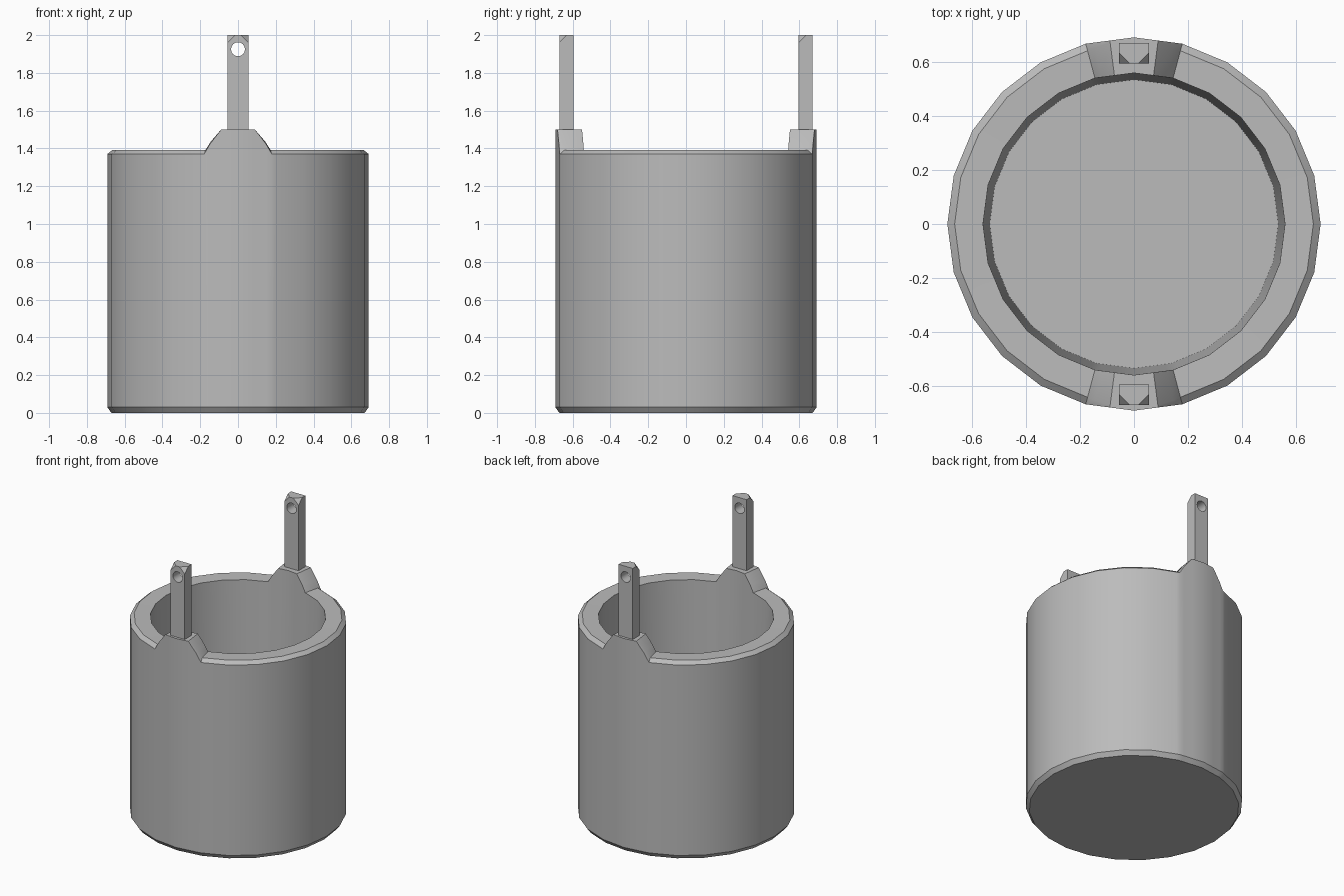
import bpy, bmesh, math
from mathutils import Vector

old = bpy.data.objects.get("Cube")
if old:
    bpy.data.objects.remove(old)

SIDES = 24
STEP = 360 / SIDES
LUG_TOP = 1.5

grey = bpy.data.materials.new("plain grey")
grey.use_nodes = True
colour = (0.5, 0.5, 0.5, 1)
grey.diffuse_color = colour
grey.node_tree.nodes["Principled BSDF"].inputs["Base Color"].default_value = colour


def finish(name, bm, smooth=True):
    bmesh.ops.recalc_face_normals(bm, faces=bm.faces)
    mesh = bpy.data.meshes.new(name)
    bm.to_mesh(mesh)
    bm.free()
    mesh.materials.append(grey)
    obj = bpy.data.objects.new(name, mesh)
    bpy.context.collection.objects.link(obj)
    bpy.ops.object.select_all(action='DESELECT')
    obj.select_set(True)
    bpy.context.view_layer.objects.active = obj
    if smooth:
        bpy.ops.object.shade_smooth_by_angle(angle=math.radians(30))
    return obj


def rim_lift(angle):
    """How far the rim is raised towards the lug, from 0 to 1."""
    off = abs((angle % 180) - 90)
    for limit, lift in ((8, 1), (13, 0.4), (15, 0.12)):
        if off < limit:
            return lift
    return 0


def polygon_point(angle, radius, z):
    """Point on a flat-sided ring whose corners lie at the given radius."""
    local = angle % STEP - STEP / 2
    r = radius * math.cos(math.radians(STEP / 2)) / math.cos(math.radians(local))
    a = math.radians(angle)
    return Vector((r * math.cos(a), r * math.sin(a), z))


# Bucket: turned wall profile, with the rim raised at front and back
profile = [(0.67, 0, False), (0.692, 0.03, False), (0.692, 1.37, True),
           (0.665, 1.392, True), (0.56, 1.39, True), (0.535, 0.12, False)]
angles = {i * STEP for i in range(SIDES)}
for centre in (90, 270):
    angles |= {centre + s * off for s in (-1, 1) for off in (7.5, 12.5, 16.8)}
bm = bmesh.new()
rings = []
for angle in sorted(angles):
    lift = rim_lift(angle)
    ring = []
    for radius, z, on_rim in profile:
        if on_rim:
            z += (LUG_TOP - z) * lift
            if radius == 0.665:
                radius += 0.02 * lift
        ring.append(bm.verts.new(polygon_point(angle, radius, z)))
    rings.append(ring)
for a, b in zip(rings, rings[1:] + rings[:1]):
    for k in range(len(profile) - 1):
        bm.faces.new((a[k], b[k], b[k + 1], a[k + 1]))
bm.faces.new([r[0] for r in reversed(rings)])
bm.faces.new([r[-1] for r in rings])
finish("bucket", bm)


# Handle posts: square bars with two clipped top corners and a pin hole
def post(name, y):
    half_x, half_y, low, high, clip = 0.055, 0.038, 1.47, 2.0, 0.04
    bm = bmesh.new()
    bmesh.ops.create_cube(bm, size=1)
    for v in bm.verts:
        v.co = Vector((v.co.x * 2 * half_x, y + v.co.y * 2 * half_y,
                       low if v.co.z < 0 else high))
    for side in (-1, 1):
        cut = bmesh.ops.bisect_plane(
            bm, geom=bm.verts[:] + bm.edges[:] + bm.faces[:],
            plane_co=(side * half_x, y - half_y, high - clip),
            plane_no=(side, -1, 1), clear_outer=True)
        edges = [e for e in cut["geom_cut"] if isinstance(e, bmesh.types.BMEdge)]
        bmesh.ops.contextual_create(bm, geom=edges)
    bar = finish(name, bm, smooth=False)

    bm = bmesh.new()
    bmesh.ops.create_cone(bm, cap_ends=True, segments=16, radius1=0.037,
                          radius2=0.037, depth=0.3)
    cutter = finish(name + "_hole_cutter", bm, smooth=False)
    cutter.rotation_euler.x = math.pi / 2
    cutter.location = (0, y, 1.925)
    cutter.hide_render = True

    bpy.context.view_layer.objects.active = bar
    mod = bar.modifiers.new("pin hole", 'BOOLEAN')
    mod.operation = 'DIFFERENCE'
    mod.object = cutter
    mod.solver = 'EXACT'
    bpy.ops.object.modifier_apply(modifier=mod.name)
    bpy.data.objects.remove(cutter)
    bpy.ops.object.select_all(action='DESELECT')
    bar.select_set(True)
    bpy.ops.object.shade_smooth_by_angle(angle=math.radians(30))


post("front_post", -0.633)
post("back_post", 0.633)
